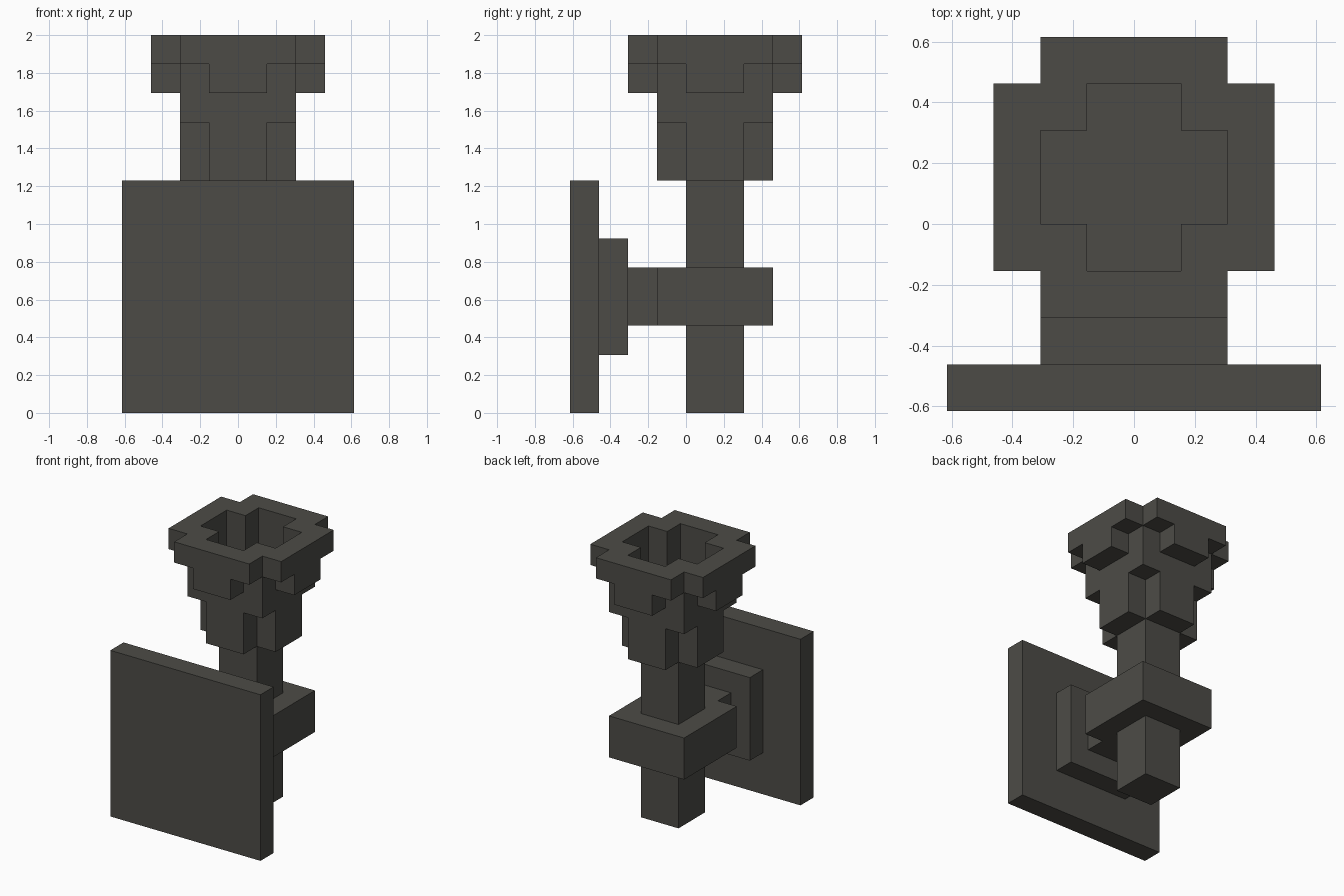
import bpy, bmesh
from mathutils import Matrix, Vector

cube = bpy.data.objects.get("Cube")
if cube:
    bpy.data.objects.remove(cube, do_unlink=True)

U = 2 / 13          # one block
CY = 1              # y of the post axis, in blocks

# Single dark stone colour
stone = bpy.data.materials.new("dark_grey")
stone.use_nodes = True
colour = (0.073, 0.071, 0.062, 1)
stone.diffuse_color = colour
bsdf = next(n for n in stone.node_tree.nodes if n.type == 'BSDF_PRINCIPLED')
bsdf.inputs["Base Color"].default_value = colour
bsdf.inputs["Roughness"].default_value = 0.8


def finish(name, bm):
    bmesh.ops.recalc_face_normals(bm, faces=bm.faces)
    bmesh.ops.scale(bm, vec=(U, U, U), verts=bm.verts)
    mesh = bpy.data.meshes.new(name)
    bm.to_mesh(mesh)
    bm.free()
    mesh.materials.append(stone)
    obj = bpy.data.objects.new(name, mesh)
    bpy.context.collection.objects.link(obj)
    return obj


def add_box(bm, lo, hi):
    lo, hi = Vector(lo), Vector(hi)
    m = Matrix.Translation((lo + hi) / 2) @ Matrix.Diagonal((*(hi - lo), 1))
    return bmesh.ops.create_cube(bm, size=1, matrix=m)["verts"]


def box(name, lo, hi):
    bm = bmesh.new()
    add_box(bm, lo, hi)
    return finish(name, bm)


def cross(a, b):
    """Outline of a cross with arms reaching a and half-width b (a > b)."""
    quarter = [(a, -b), (a, b), (b, b)]
    pts = []
    for _ in range(4):
        pts += quarter
        quarter = [(-y, x) for x, y in quarter]
    return pts


def extrude(bm, faces, height):
    geo = bmesh.ops.extrude_face_region(bm, geom=faces)["geom"]
    verts = [g for g in geo if isinstance(g, bmesh.types.BMVert)]
    bmesh.ops.translate(bm, vec=(0, 0, height), verts=verts)


# Wall plates and the arm to the post
box("wall_plate", (-4, -4, 0), (4, -3, 8))
box("mounting_plate", (-2, -3, 2), (2, -2, 6))
box("arm", (-1, -2, 3), (1, -1, 5))

# Post and the collar that holds it
box("post", (-1, 0, 0), (1, 2, 8))
box("collar", (-2, -1, 3), (2, 3, 5))

# Cross-shaped lower cup
bm = bmesh.new()
base = bm.faces.new([bm.verts.new((x, y + CY, 8)) for x, y in cross(2, 1)])
extrude(bm, [base], 2)
finish("cup_base", bm)

# Square tier; its top is the floor of the bowl
box("cup_floor", (-2, -1, 10), (2, 3, 11))

# Bowl wall: a bump on each side and a block in each corner
bm = bmesh.new()
for i in range(4):
    verts = add_box(bm, (2, -1, 11), (3, 1, 12)) + add_box(bm, (1, 1, 11), (2, 2, 12))
    bmesh.ops.rotate(bm, cent=(0, 0, 0), verts=verts,
                     matrix=Matrix.Rotation(i * 1.5707963268, 3, 'Z'))
bmesh.ops.translate(bm, vec=(0, CY, 0), verts=bm.verts)
finish("bowl_wall", bm)

# Rim: a ring between two crosses
bm = bmesh.new()
outer, inner = [[bm.verts.new((x, y + CY, 12)) for x, y in cross(a, b)]
                for a, b in ((3, 2), (2, 1))]
ring = [bm.faces.new((outer[i - 1], outer[i], inner[i], inner[i - 1])) for i in range(12)]
extrude(bm, ring, 1)
finish("bowl_rim", bm)
